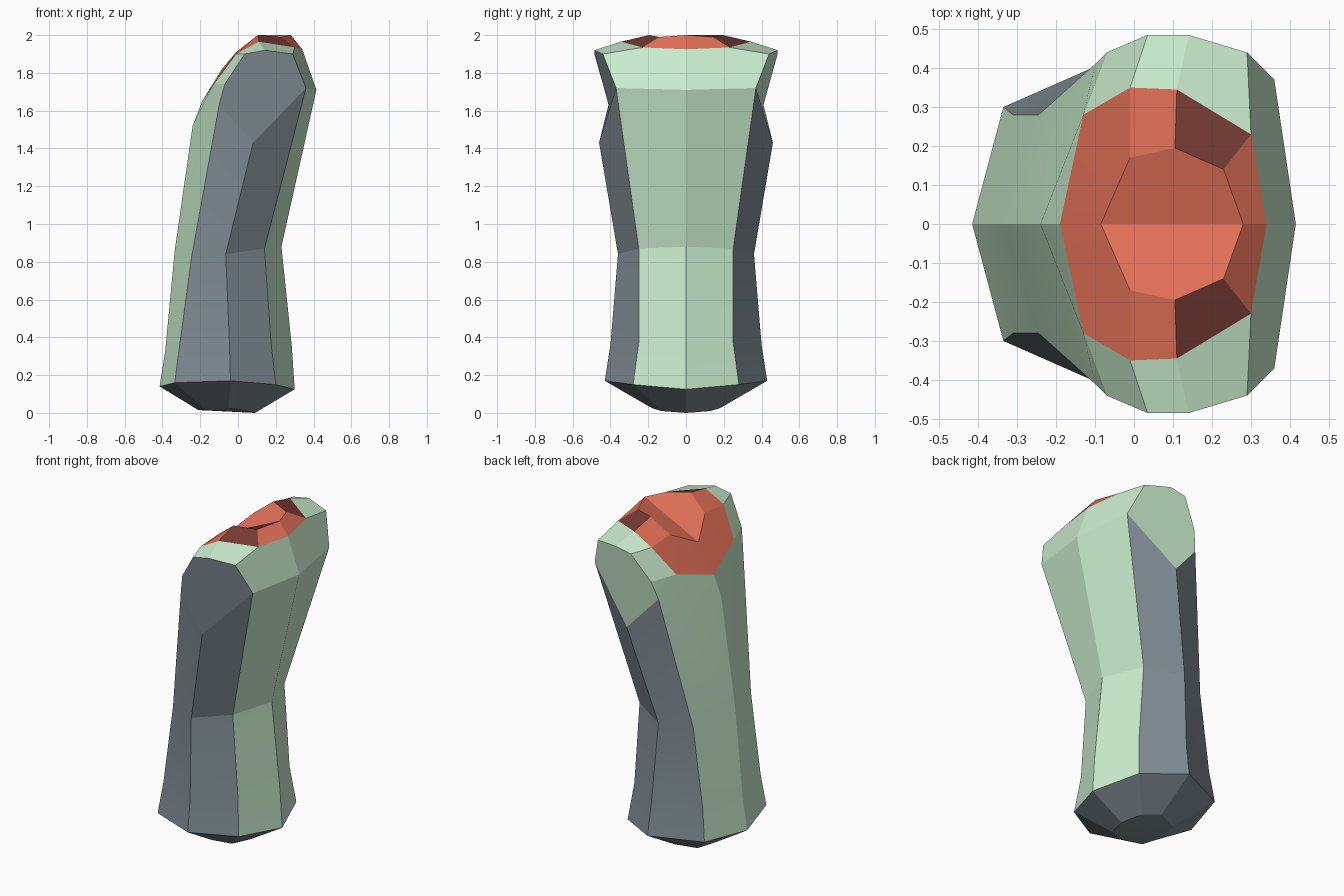
import bpy, bmesh, math
from mathutils import Vector

if "Cube" in bpy.data.objects:
    bpy.data.objects.remove(bpy.data.objects["Cube"])

INSIDE = Vector((0, 0, 1))


def material(name, rgb):
    m = bpy.data.materials.new(name)
    m.diffuse_color = (*rgb, 1)
    m.use_nodes = True
    m.node_tree.nodes["Principled BSDF"].inputs["Base Color"].default_value = m.diffuse_color
    return m


green = material("pale_green", (0.60, 0.85, 0.62))
grey = material("slate_grey", (0.21, 0.26, 0.29))
red = material("coral_red", (0.79, 0.17, 0.10))
dark = material("dark_red", (0.19, 0.045, 0.035))


def build(name, panels, mats):
    """Half panels as (points, front material, back material), mirrored over y = 0."""
    bm = bmesh.new()
    cache = {}

    def vert(p, s):
        key = (p[0], p[1] * s, p[2])
        if key not in cache:
            cache[key] = bm.verts.new(key)
        return cache[key]

    for pts, front, back in panels:
        for s, mat in ((-1, front), (1, back)):
            f = bm.faces.new([vert(p, s) for p in pts])
            f.material_index = mats.index(mat)
            f.smooth = True
            f.normal_update()
            if f.normal.dot(f.calc_center_median() - INSIDE) < 0:
                f.normal_flip()
    bm.normal_update()
    for e in bm.edges:
        e.smooth = e.calc_face_angle(3) < math.radians(12)
    me = bpy.data.meshes.new(name)
    bm.to_mesh(me)
    bm.free()
    for m in mats:
        me.materials.append(m)
    ob = bpy.data.objects.new(name, me)
    bpy.context.collection.objects.link(ob)
    return ob


# Half cross-sections, from the left end round to the right end
rings = [
    [(-.21, 0, .015), (-.17, .13, .015), (-.05, .18, .025), (.05, .13, .01), (.09, 0, 0)],
    [(-.415, 0, .14), (-.335, .30, .16), (-.04, .43, .17), (.20, .28, .15), (.30, 0, .125)],
    [(-.385, 0, .33), (-.31, .28, .35), (-.045, .40, .36), (.175, .25, .37), (.285, 0, .35)],
    [(-.335, 0, .86), (-.245, .28, .83), (-.065, .36, .84), (.14, .25, .87), (.23, 0, .88)],
    [(-.24, 0, 1.52), (-.10, .41, 1.63), (.08, .46, 1.43), (.36, .37, 1.72), (.415, 0, 1.71)],
]
# Shoulder edge over the upper side patch
arch = [(-.07, .44, 1.74), (.035, .485, 1.90), (.14, .485, 1.92), (.29, .44, 1.90)]
# Rim and raised plate of the cap
rim = [(-.19, 0, 1.65), (-.13, .28, 1.74), (-.01, .35, 1.90),
       (.11, .345, 1.965), (.30, .23, 1.935), (.34, 0, 1.925)]
plate = [(-.085, 0, 1.82), (-.01, .17, 1.91), (.105, .195, 2.0), (.23, .14, 1.99), (.28, 0, 2.0)]

# Body: underside, column sides, upper side patches and shoulder
body = [(rings[0], grey, grey)]
for k in range(4):
    lo, hi = rings[k], rings[k + 1]
    for i in range(4):
        c = grey if k == 0 or i in (1, 2) else green
        body.append(([lo[i], lo[i + 1], hi[i + 1], hi[i]], c, c))
L, LF, F, RF, R = rings[4]
A, B, C, D = arch
body.append(([F, LF, A, B, C, D, RF], grey, green))
for pts in ([L, LF, rim[1], rim[0]], [LF, A, rim[1]], [A, B, rim[2], rim[1]],
            [B, C, rim[3], rim[2]], [C, D, rim[4], rim[3]], [D, RF, R, rim[5], rim[4]]):
    body.append((pts, green, green))
build("body", body, [green, grey])

# Cap: sloped border around the raised plate
cap = [(plate, red, red),
       ([rim[0], rim[1], plate[1], plate[0]], red, red),
       ([rim[1], rim[2], plate[1]], red, red),
       ([rim[2], rim[3], plate[2], plate[1]], red, red),
       ([rim[3], rim[4], plate[3], plate[2]], dark, dark),
       ([rim[4], rim[5], plate[4], plate[3]], red, red)]
build("cap", cap, [red, dark])
